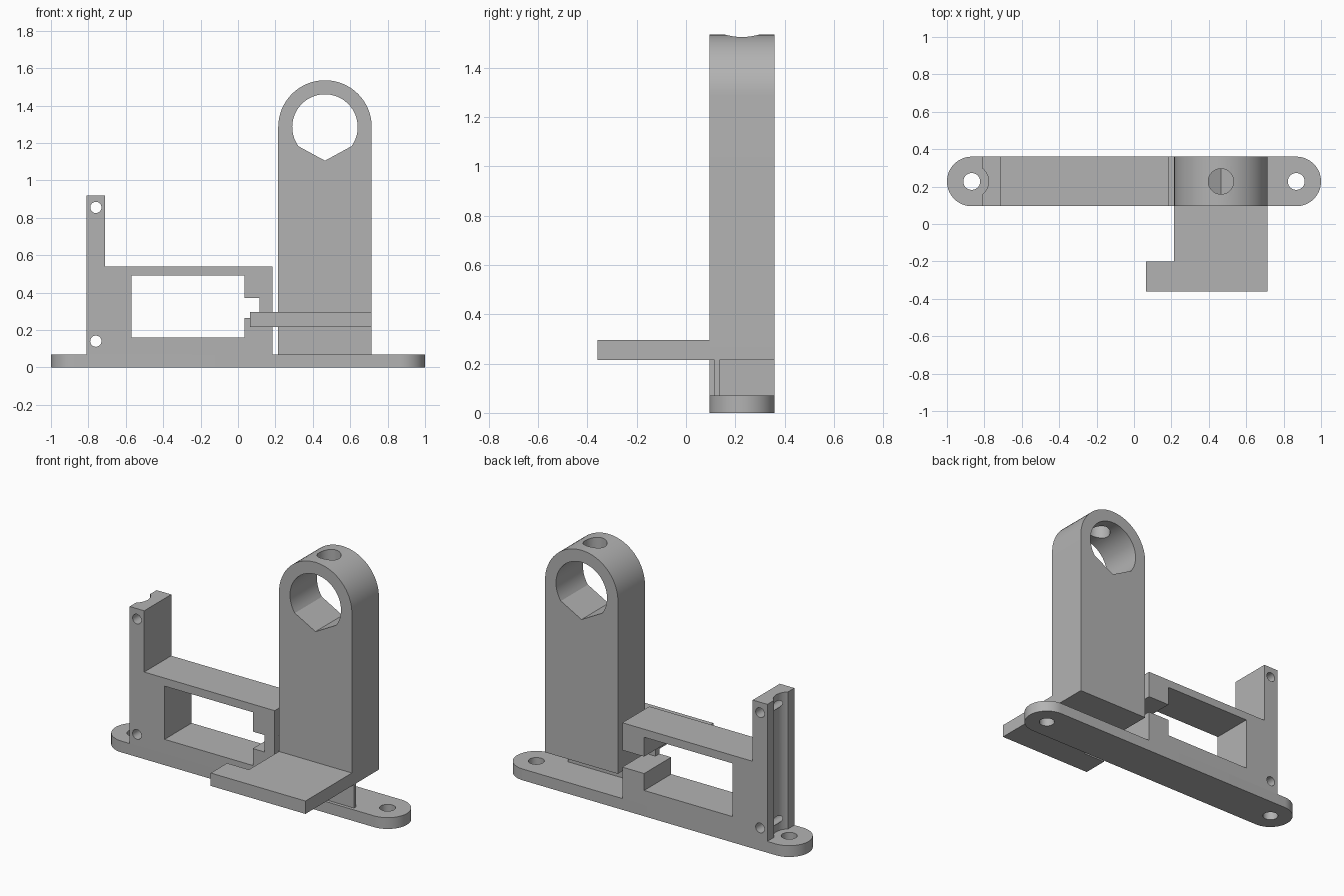
import bpy, bmesh, math
from mathutils import Matrix, Vector

if "Cube" in bpy.data.objects:
    bpy.data.objects.remove(bpy.data.objects["Cube"], do_unlink=True)

grey = bpy.data.materials.new("plain grey")
grey.use_nodes = True
colour = (0.45, 0.45, 0.45, 1)
grey.diffuse_color = colour
grey.node_tree.nodes["Principled BSDF"].inputs["Base Color"].default_value = colour

BACK, FRONT = 0.36, 0.095
MID = (BACK + FRONT) / 2
BASE_TOP = 0.07
TOWER_X, TOWER_Z = 0.465, 1.285
DECK_LOW, DECK_TOP = 0.215, 0.295
LEFT, RIGHT = 0.215, 0.715


def arc(cx, cy, r, start, end, steps=32):
    angles = [math.radians(start + (end - start) * i / steps) for i in range(steps + 1)]
    return [(cx + r * math.cos(a), cy + r * math.sin(a)) for a in angles]


def circle(cx, cy, r):
    return arc(cx, cy, r, 0, 360, 40)[:-1]


def prism(name, outline, low, high, along="z"):
    """Extrude an outline: (x, y) along z, or (x, z) along y."""
    place = (lambda a, b, d: (a, b, d)) if along == "z" else (lambda a, b, d: (a, d, b))
    bm = bmesh.new()
    face = bm.faces.new([bm.verts.new(place(a, b, low)) for a, b in outline])
    new = bmesh.ops.extrude_face_region(bm, geom=[face])["geom"]
    shift = Vector(place(0, 0, high - low))
    bmesh.ops.translate(bm, vec=shift, verts=[v for v in new if isinstance(v, bmesh.types.BMVert)])
    bmesh.ops.recalc_face_normals(bm, faces=bm.faces)
    mesh = bpy.data.meshes.new(name)
    bm.to_mesh(mesh)
    bm.free()
    mesh.materials.append(grey)
    obj = bpy.data.objects.new(name, mesh)
    bpy.context.collection.objects.link(obj)
    return obj


def rect(x0, x1, y0, y1):
    return [(x0, y0), (x1, y0), (x1, y1), (x0, y1)]


def cut(obj, *cutters):
    """Subtract each cutter, then discard it."""
    for cutter in cutters:
        cutter.hide_render = True
        mod = obj.modifiers.new("cut", "BOOLEAN")
        mod.operation, mod.solver, mod.object = "DIFFERENCE", "EXACT", cutter
        bpy.context.view_layer.objects.active = obj
        bpy.ops.object.modifier_apply(modifier=mod.name)
        bpy.data.objects.remove(cutter, do_unlink=True)


# Base strip with round ends and a screw hole at each end
radius = (BACK - FRONT) / 2
end = 1 - radius
base = prism("base_strip", arc(end, MID, radius, -90, 90) + arc(-end, MID, radius, 90, 270), 0, BASE_TOP)
cut(base, *[prism("screw_hole", circle(s * end, MID, 0.045), -0.1, 0.2) for s in (-1, 1)])

# Motor frame with upright post
frame = prism("motor_frame", [(-0.81, BASE_TOP), (0.185, BASE_TOP), (0.185, 0.54), (-0.71, 0.54),
                              (-0.71, 0.92), (-0.81, 0.92)], FRONT, BACK, "y")
cut(frame,
    prism("window", [(-0.57, 0.16), (0.035, 0.16), (0.035, 0.265), (0.115, 0.265), (0.115, 0.37),
                     (0.035, 0.37), (0.035, 0.49), (-0.57, 0.49)], 0, 0.5, "y"),
    prism("cable_slot", rect(0.0, 0.3, 0.265, 0.37), 0.135, 0.5, "y"),
    prism("post_groove", circle(-end, MID, 0.09), BASE_TOP - 0.01, 1.0),
    *[prism("post_hole", circle(-0.76, z, 0.03), 0, 0.5, "y") for z in (0.14, 0.855)])

# Tower with an arched top, pointed-bottom bore and set-screw hole
tower = prism("tower", [(LEFT, DECK_LOW), (RIGHT, DECK_LOW)] + arc(TOWER_X, TOWER_Z, 0.25, 0, 180),
              FRONT, BACK, "y")
cut(tower,
    prism("bore", arc(TOWER_X, TOWER_Z, 0.175, -36, 216, 48) + [(TOWER_X, 1.105)], 0, 0.5, "y"),
    prism("set_screw_hole", circle(TOWER_X, MID, 0.068), TOWER_Z, 1.7))

# Thin web carrying the tower above the base
prism("support_web", rect(LEFT, RIGHT, 0.115, 0.135), BASE_TOP, DECK_LOW)

# Forward shelf with a side tab
prism("shelf", [(0.065, -0.36), (RIGHT, -0.36), (RIGHT, FRONT), (LEFT, FRONT),
                (LEFT, -0.2), (0.065, -0.2)], DECK_LOW, DECK_TOP)

# Smooth the curved walls, keep the edges crisp
bpy.ops.object.select_all(action="DESELECT")
for obj in bpy.context.collection.objects:
    if obj.type == "MESH" and grey.name in obj.data.materials:
        obj.select_set(True)
        bpy.context.view_layer.objects.active = obj
bpy.ops.object.shade_smooth_by_angle(angle=math.radians(25))
